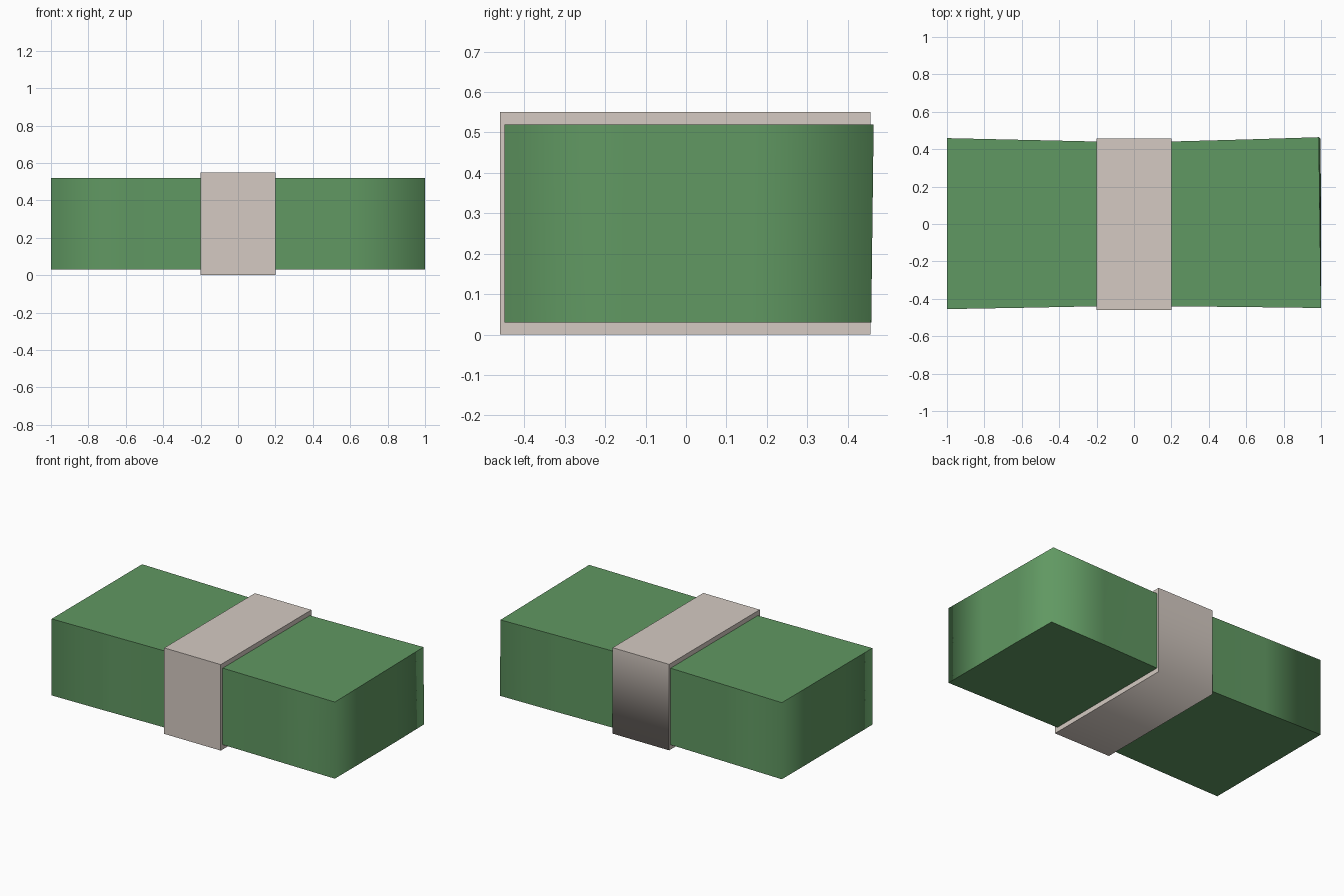
import bpy, bmesh

if "Cube" in bpy.data.objects:
    bpy.data.objects.remove(bpy.data.objects["Cube"])


def material(name, rgb):
    m = bpy.data.materials.new(name)
    m.diffuse_color = (*rgb, 1)
    m.use_nodes = True
    m.node_tree.nodes["Principled BSDF"].inputs["Base Color"].default_value = m.diffuse_color
    return m


def finish(bm, name, mat):
    bmesh.ops.recalc_face_normals(bm, faces=bm.faces)
    me = bpy.data.meshes.new(name)
    bm.to_mesh(me)
    bm.free()
    me.materials.append(mat)
    ob = bpy.data.objects.new(name, me)
    bpy.context.collection.objects.link(ob)
    return ob


def mix(a, b, t):
    return a + (b - a) * t


green = material("note green", (0.118, 0.315, 0.122))
paper = material("band paper", (0.66, 0.59, 0.54))

# Stack of notes: outline slightly pinched under the band, smooth round the sides
front = [(-1, -.455), (-.6, -.448), (-.2, -.44), (.2, -.44), (.6, -.444), (1, -.449)]
back = [(.988, .464), (.6, .452), (.2, .441), (-.2, .441), (-.6, .45), (-1, .459)]
right = [(mix(1, .988, t), mix(-.449, .464, t)) for t in (.33, .67)]
left = [(-1, mix(.459, -.455, t)) for t in (.33, .67)]
outline = front + right + back + left
bm = bmesh.new()
rings = []
for z, lean in ((.03, 1), (.275, .5), (.52, 0)):
    # the lower notes sit slightly shifted from the upper ones
    rings.append([bm.verts.new((min(1, x + (.008 * lean if x > .9 else 0)),
                                y - .006 * lean * (y > 0) * (x > .9), z))
                  for x, y in outline])
n = len(outline)
for lo, hi in zip(rings, rings[1:]):
    for i in range(n):
        j = (i + 1) % n
        bm.faces.new((lo[i], lo[j], hi[j], hi[i]))
bm.faces.new(rings[0])
bm.faces.new(rings[-1])
for f in bm.faces:
    f.smooth = len(f.verts) == 4
for e in bm.edges:
    e.smooth = not any(len(f.verts) > 4 for f in e.link_faces)
finish(bm, "note_stack", green)

# Paper band: a rectangular ring wrapped round the middle
bm = bmesh.new()
outer = [(-.46, 0), (.456, 0), (.456, .55), (-.46, .55)]
inner = [(-.435, .03), (.435, .03), (.435, .52), (-.435, .52)]
loops = [[bm.verts.new((x, y, z)) for y, z in prof]
         for x, prof in ((-.2, inner), (-.2, outer), (.2, outer), (.2, inner))]
for k in range(4):
    a, b = loops[k], loops[(k + 1) % 4]
    for i in range(4):
        j = (i + 1) % 4
        bm.faces.new((a[i], a[j], b[j], b[i]))
bmesh.ops.recalc_face_normals(bm, faces=bm.faces)
# only the lower back fold is soft
for f in bm.faces:
    f.smooth = True
for e in bm.edges:
    e.smooth = all(v.co.y > .45 and v.co.z < .01 for v in e.verts)
finish(bm, "paper_band", paper)
